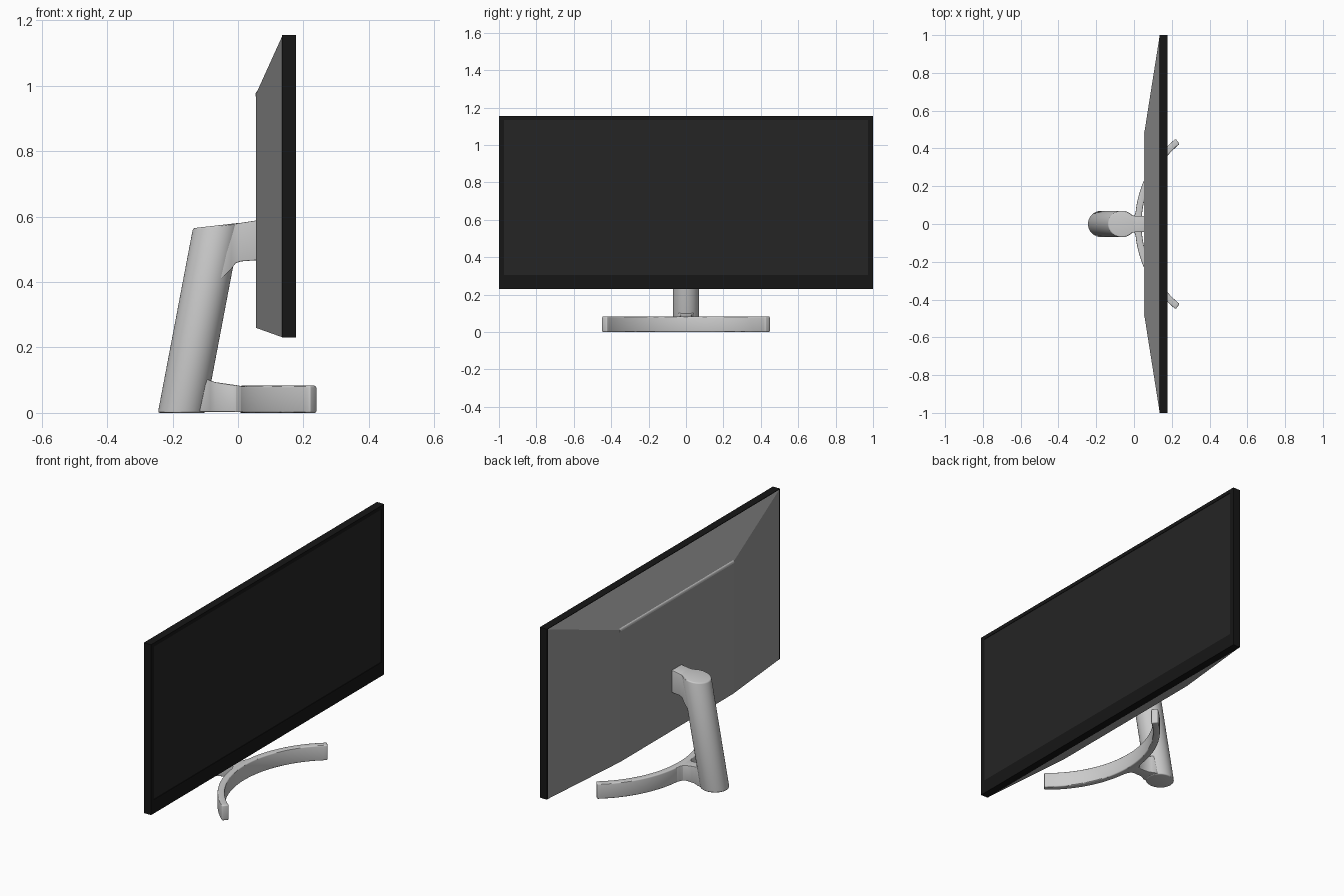
import bpy, bmesh, math

if "Cube" in bpy.data.objects:
    bpy.data.objects.remove(bpy.data.objects["Cube"])


def material(name, v):
    m = bpy.data.materials.new(name)
    m.diffuse_color = (v, v, v, 1)
    m.use_nodes = True
    m.node_tree.nodes["Principled BSDF"].inputs["Base Color"].default_value = m.diffuse_color
    return m


def finish(ob, mat=None, bevel=0, smooth=True):
    bpy.ops.object.select_all(action='DESELECT')
    ob.select_set(True)
    bpy.context.view_layer.objects.active = ob
    if mat:
        ob.data.materials.append(mat)
    if bevel:
        b = ob.modifiers.new("bevel", 'BEVEL')
        b.width, b.segments = bevel, 3
        b.limit_method, b.angle_limit = 'ANGLE', math.radians(40)
        bpy.ops.object.modifier_apply(modifier=b.name)
    if smooth:
        bpy.ops.object.shade_smooth_by_angle(angle=math.radians(30))


def loft(name, rings, **kw):
    """Skin a list of equal-length point rings and cap both ends."""
    bm = bmesh.new()
    vs = [[bm.verts.new(p) for p in r] for r in rings]
    n = len(vs[0])
    for a, b in zip(vs, vs[1:]):
        for i in range(n):
            j = (i + 1) % n
            bm.faces.new((a[i], a[j], b[j], b[i]))
    bm.faces.new(vs[0][::-1])
    bm.faces.new(vs[-1])
    bmesh.ops.recalc_face_normals(bm, faces=bm.faces)
    me = bpy.data.meshes.new(name)
    bm.to_mesh(me)
    bm.free()
    ob = bpy.data.objects.new(name, me)
    bpy.context.collection.objects.link(ob)
    finish(ob, **kw)
    return ob


def stations(rows):
    """Rectangular sections along x: (x, half width, bottom z, top z)."""
    return [[(x, -w, b), (x, w, b), (x, w, t), (x, -w, t)] for x, w, b, t in rows]


black = material("bezel_black", 0.008)
glass = material("screen_dark", 0.018)
grey = material("shell_grey", 0.32)

# Panel: tapered rear shell, bezel with shallow recess, screen
loft("rear_shell", stations([(.055, .485, .26, .975), (.136, .999, .231, 1.154)]),
     mat=grey, smooth=False)
loft("bezel", stations([(.135, 1, .23, 1.155), (.178, 1, .23, 1.155),
                        (.178, .975, .305, 1.135), (.175, .975, .305, 1.135)]),
     mat=black, smooth=False)
loft("screen", stations([(.165, .974, .306, 1.134), (.1765, .974, .306, 1.134)]),
     mat=glass, smooth=False)

# Thin strip along the rear ridge
bpy.ops.mesh.primitive_cylinder_add(vertices=16, radius=.012, depth=.98,
                                    location=(.065, 0, .973),
                                    rotation=(math.pi / 2, 0, 0))
strip = bpy.context.object
strip.name = "rear_strip"
finish(strip)

# Leaning oval column with a sloped top
LEAN = .19
bottom, top = [], []
for i in range(48):
    a = math.tau * i / 48
    x, y = -.1725 + .0725 * math.cos(a), .07 * math.sin(a)
    bottom.append((x, y, 0))
    z = (.5805 + .115 * x) / (1 - .115 * LEAN)
    top.append((x + LEAN * z, y, z))
loft("stand_column", [bottom, top], bevel=.006)

# Upper arm flowing from the column into the panel
loft("stand_arm", stations([
    (-.06, .058, .40, .572), (-.035, .055, .425, .5755), (-.02, .050, .440, .577),
    (-.008, .046, .457, .579), (.008, .043, .463, .581),
    (.06, .042, .467, .589)]), bevel=.003)

# Short link from the column foot to the curved base
loft("base_link", stations([
    (-.15, .05, .002, .108), (-.10, .044, .002, .105), (-.085, .036, .002, .099),
    (-.07, .030, .002, .094), (-.02, .027, .002, .087), (-.006, .034, .002, .085),
    (.004, .050, .002, .083), (.012, .075, .002, .081), (.022, .090, .002, .080)]),
    bevel=.003)

# Curved base opening towards the screen side
R, T, CX, H = .58, .035, .585, .083
arc = []
for i in range(49):
    a = math.radians(-51 + 102 * i / 48)
    c, s = math.cos(a), math.sin(a)
    arc.append([(CX - r * c, r * s, z)
                for r, z in ((R, 0), (R - T, 0), (R - T, H), (R, H))])
loft("curved_base", arc, bevel=.006)
